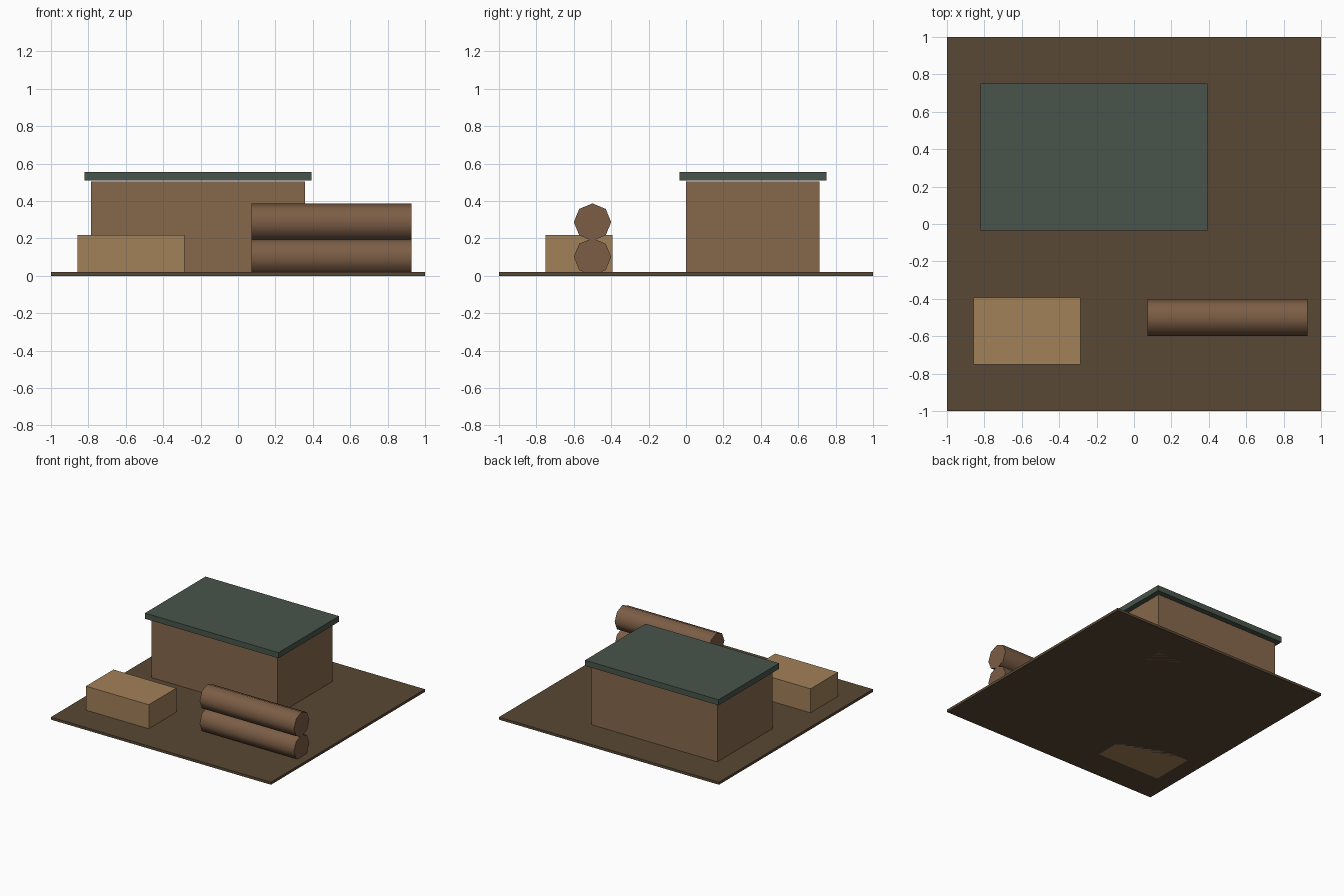
import bpy
import math

if "Cube" in bpy.data.objects:
    bpy.data.objects.remove(bpy.data.objects["Cube"])


def material(name, rgb):
    m = bpy.data.materials.new(name)
    m.diffuse_color = (*rgb, 1)
    m.use_nodes = True
    m.node_tree.nodes["Principled BSDF"].inputs["Base Color"].default_value = m.diffuse_color
    return m


def box(name, lo, hi, mat):
    center = [(a + b) / 2 for a, b in zip(lo, hi)]
    bpy.ops.mesh.primitive_cube_add(size=1, location=center)
    ob = bpy.context.object
    ob.name = name
    ob.scale = [b - a for a, b in zip(lo, hi)]
    bpy.ops.object.transform_apply(location=False, rotation=False, scale=True)
    ob.data.materials.append(mat)
    return ob


def log(name, x, y, z, mat):
    # eight-sided log along x, a corner pointing straight up
    bpy.ops.mesh.primitive_cylinder_add(vertices=8, radius=0.1, depth=0.857,
                                        location=(x, y, z),
                                        rotation=(0, math.pi / 2, 0))
    ob = bpy.context.object
    ob.name = name
    ob.data.materials.append(mat)
    bpy.ops.object.shade_smooth_by_angle(angle=math.radians(60))
    return ob


soil = material("soil", (0.10, 0.065, 0.035))
planks = material("planks", (0.24, 0.14, 0.07))
roofing = material("roofing", (0.065, 0.09, 0.07))
crate_wood = material("crate_wood", (0.36, 0.22, 0.10))
bark = material("bark", (0.20, 0.11, 0.06))

# Ground slab
box("ground_slab", (-1, -1, 0), (1, 1, 0.021), soil)

# Shed with overhanging roof
box("shed_walls", (-0.785, 0, 0), (0.357, 0.714, 0.503), planks)
box("shed_roof", (-0.821, -0.036, 0.509), (0.393, 0.75, 0.555), roofing)

# Crate
box("crate", (-0.857, -0.75, 0), (-0.286, -0.393, 0.218), crate_wood)

# Stacked logs
for i, z in enumerate((0.101, 0.287)):
    log(f"log_{i + 1}", 0.5, -0.5, z, bark)
